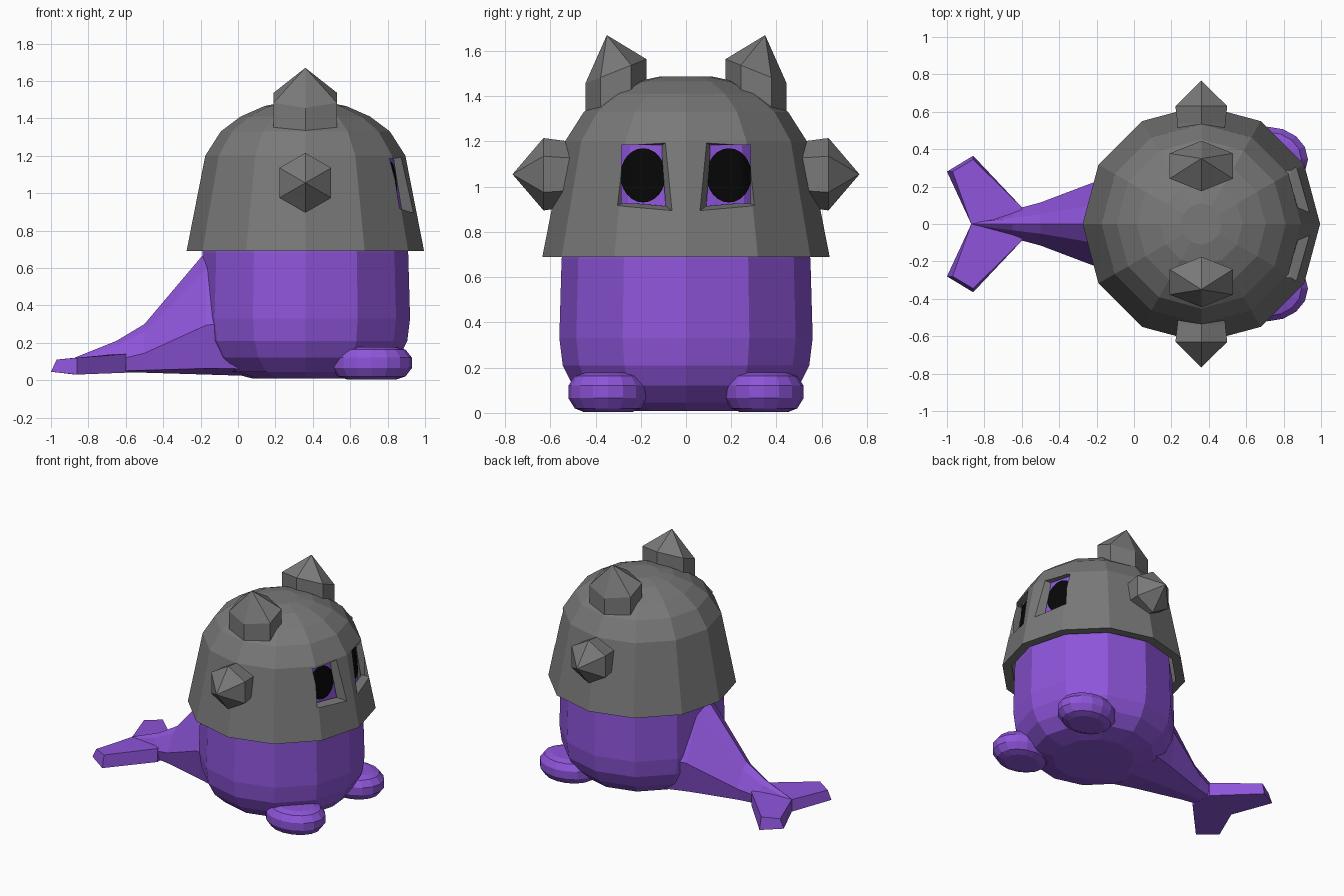
import bpy, bmesh, math

if "Cube" in bpy.data.objects:
    bpy.data.objects.remove(bpy.data.objects["Cube"])

CX = 0.36  # body axis


def material(name, rgb):
    m = bpy.data.materials.new(name)
    m.diffuse_color = (*rgb, 1)
    m.use_nodes = True
    m.node_tree.nodes["Principled BSDF"].inputs["Base Color"].default_value = m.diffuse_color
    return m


PURPLE = material("purple skin", (0.27, 0.09, 0.70))
GRAY = material("gray metal", (0.19, 0.19, 0.19))
BLACK = material("black", (0.002, 0.002, 0.002))


def loft(name, rings, mat):
    """Skin equal-length closed rings and cap both ends."""
    bm = bmesh.new()
    rows = [[bm.verts.new(p) for p in ring] for ring in rings]
    n = len(rows[0])
    for a, b in zip(rows, rows[1:]):
        for i in range(n):
            j = (i + 1) % n
            bm.faces.new((a[i], a[j], b[j], b[i]))
    bm.faces.new(rows[0][::-1])
    bm.faces.new(rows[-1])
    bmesh.ops.remove_doubles(bm, verts=bm.verts, dist=0.0005)
    bmesh.ops.recalc_face_normals(bm, faces=bm.faces)
    me = bpy.data.meshes.new(name)
    bm.to_mesh(me)
    bm.free()
    me.materials.append(mat)
    ob = bpy.data.objects.new(name, me)
    bpy.context.collection.objects.link(ob)
    return ob


def circle(cx, cy, z, rx, ry, n=12):
    return [(cx + rx * math.cos(2 * math.pi * i / n),
             cy + ry * math.sin(2 * math.pi * i / n), z) for i in range(n)]


def lathe(name, profile, mat):
    return loft(name, [circle(CX, 0, z, r, r) for r, z in profile], mat)


# Body, continuing up inside the helmet
lathe("body", [(0.28, 0.008), (0.42, 0.045), (0.50, 0.12), (0.545, 0.21), (0.56, 0.33),
               (0.55, 0.68), (0.515, 0.90), (0.495, 1.20), (0.40, 1.32), (0.20, 1.40)], PURPLE)

# Helmet shell: inside from the top down, round the rim, outside back up
helmet = lathe("helmet", [(0.18, 1.43), (0.41, 1.335), (0.497, 1.205), (0.57, 0.69),
                          (0.635, 0.69), (0.535, 1.20), (0.452, 1.33), (0.345, 1.41),
                          (0.22, 1.465), (0.11, 1.488)], GRAY)


def rect(x, y0, y1, z0, z1, s):
    return [(x, s * y0, z0), (x, s * y1, z0), (x, s * y1, z1), (x, s * y0, z1)]


# Tapered eye openings cut through the helmet
cutters = []
for s in (-1, 1):
    cut = loft("eye_cutter", [rect(0.60, 0.105, 0.285, 0.925, 1.185, s),
                              rect(0.84, 0.105, 0.285, 0.925, 1.185, s),
                              rect(1.00, 0.035, 0.405, 0.875, 1.225, s)], GRAY)
    cut.hide_render = True
    mod = helmet.modifiers.new("eye_opening", 'BOOLEAN')
    mod.operation, mod.solver, mod.object = 'DIFFERENCE', 'EXACT', cut
    cutters.append(cut)
deps = bpy.context.evaluated_depsgraph_get()
cut_mesh = bpy.data.meshes.new_from_object(helmet.evaluated_get(deps))
helmet.modifiers.clear()
helmet.data = cut_mesh
for cut in cutters:
    bpy.data.objects.remove(cut)


# Eyes: oval plates lying on the faceted body
def on_body(y, z):
    r = 0.515 - (z - 0.90) * 0.0667
    y = abs(y)
    if y < r / 2:
        return CX + r - y * math.tan(math.pi / 12)
    return CX + r * math.cos(math.pi / 6) - (y - r / 2)


for s, side in ((-1, "right"), (1, "left")):
    rings = []
    for k in (1, 0.8, 0.6, 0.4, 0.2):
        ring = []
        for i in range(24):
            a = 2 * math.pi * i / 24
            y, z = s * (0.19 + 0.1 * k * math.cos(a)), 1.05 + 0.12 * k * math.sin(a)
            ring.append((on_body(y, z) + 0.008, y, z))
        rings.append(ring)
    eye = loft("eye_" + side, rings, BLACK)
    # drop the back cap so the plate follows the body
    bm = bmesh.new()
    bm.from_mesh(eye.data)
    back = [f for f in bm.faces if len(f.verts) > 4 and f.calc_area() > 0.02]
    bmesh.ops.delete(bm, geom=back, context='FACES_ONLY')
    for f in bm.faces:
        if f.normal.x < 0:
            f.normal_flip()
    bm.to_mesh(eye.data)
    bm.free()

HEX = [math.pi / 3 * i for i in range(6)]
for s, side in ((-1, "right"), (1, "left")):
    # Side spike, pointing straight outwards
    def side_ring(y, r):
        return [(CX + r * math.sin(a), s * y, 1.055 + r * math.cos(a)) for a in HEX]
    loft("side_spike_" + side, [side_ring(0.45, 0.145), side_ring(0.54, 0.148),
                                side_ring(0.63, 0.16), side_ring(0.767, 0)], GRAY)

    # Top horn: upright hexagonal post with a slanted shoulder
    def horn_ring(z, slope):
        return [(CX + 0.195 * math.sin(a), s * (0.31 + 0.135 * math.cos(a)),
                 z - slope * 0.135 * math.cos(a)) for a in HEX]
    loft("top_horn_" + side, [horn_ring(1.38, 0.45), horn_ring(1.51, 0.4),
                              [(CX, s * 0.35, 1.67)] * 6], GRAY)

    # Foot: flattened rounded oval
    loft("foot_" + side, [circle(0.715, s * 0.345, z, 0.215 * k, 0.175 * k, 16)
                          for k, z in ((0.6, 0.003), (0.84, 0.02), (1, 0.065),
                                       (1, 0.12), (0.84, 0.163), (0.6, 0.178))], PURPLE)

    # Tail fluke arm
    outline = [(-0.60, 0.09), (-0.86, 0.365), (-1.0, 0.28), (-0.87, 0), (-0.60, 0)]
    low = [0.04, 0.03, 0.045, 0.03, 0.04]
    top = [0.14, 0.09, 0.08, 0.12, 0.145]
    loft("tail_fluke_" + side,
         [[(x, s * y, z) for (x, y), z in zip(outline, low)],
          [(x + (0.03 if i == 2 else 0), s * (y - (0.02 if i == 1 else 0)), z + (0.03 if i in (1, 2) else 0))
           for i, ((x, y), z) in enumerate(zip(outline, top))]], PURPLE)


# Tail: ridge-topped sections shrinking backwards
def tail_ring(x, w, z0, z1):
    h = z1 - z0
    half = [(w * 0.45, z0 + h * 0.85), (w, z0 + h * 0.4), (w * 0.8, z0 + h * 0.05)]
    pts = [(0, z1)] + half + [(0, z0)] + [(-y, z) for y, z in reversed(half)]
    return [(x, y, z) for y, z in pts]


loft("tail", [tail_ring(0.15, 0.36, 0.02, 0.80), tail_ring(-0.17, 0.24, 0.03, 0.69),
              tail_ring(-0.50, 0.115, 0.04, 0.30), tail_ring(-0.65, 0.075, 0.04, 0.21),
              tail_ring(-0.87, 0.01, 0.04, 0.122)], PURPLE)
